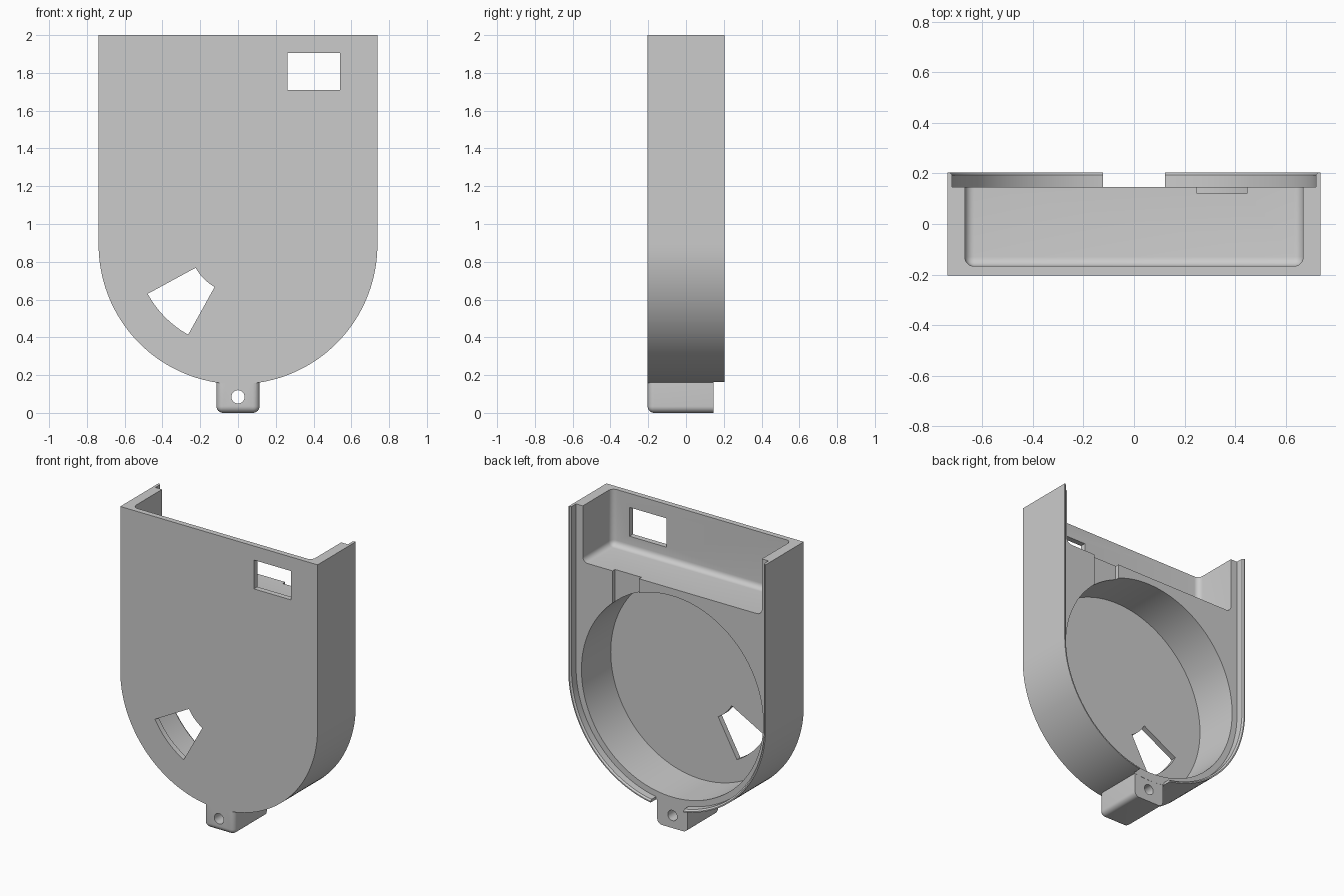
import bpy, bmesh
from math import sin, cos, pi, radians

if "Cube" in bpy.data.objects:
    bpy.data.objects.remove(bpy.data.objects["Cube"])

CZ = 0.89        # height of the centre of the round end
HALF = 0.204     # half of the case depth
FACE = 0.146     # back face inside the rim
FLOOR = -0.167   # inner side of the front wall

grey = bpy.data.materials.new("light_grey")
grey.use_nodes = True
grey.diffuse_color = (0.6, 0.6, 0.6, 1)
grey.node_tree.nodes["Principled BSDF"].inputs["Base Color"].default_value = grey.diffuse_color


def finish(bm, name):
    bmesh.ops.recalc_face_normals(bm, faces=bm.faces)
    mesh = bpy.data.meshes.new(name)
    bm.to_mesh(mesh)
    bm.free()
    mesh.materials.append(grey)
    obj = bpy.data.objects.new(name, mesh)
    bpy.context.collection.objects.link(obj)
    return obj


def loft(name, layers):
    """Join (outline, y) layers into a closed solid along y."""
    bm = bmesh.new()
    rings = [[bm.verts.new((x, y, z)) for x, z in pts] for pts, y in layers]
    n = len(rings[0])
    for a, b in zip(rings, rings[1:]):
        for i in range(n):
            j = (i + 1) % n
            bm.faces.new((a[i], a[j], b[j], b[i]))
    bm.faces.new(rings[0])
    bm.faces.new(rings[-1])
    return finish(bm, name)


def arc(r, start, end, steps, z=CZ):
    angles = [start + (end - start) * i / steps for i in range(steps + 1)]
    return [(r * cos(a), z + r * sin(a)) for a in angles]


def shield(r, top):
    return [(r, top)] + arc(r, 0, -pi, 72) + [(-r, top)]


def circle(r, z, steps):
    return arc(r, 0, 2 * pi, steps, z)[:-1]


def box(name, x, y, z, bevel=0, pick=None):
    """Box from (min, max) ranges, with the picked edges rounded."""
    bm = bmesh.new()
    bmesh.ops.create_cube(bm, size=1)
    for v in bm.verts:
        v.co = [r[0] if c < 0 else r[1] for c, r in zip(v.co, (x, y, z))]
    if bevel:
        edges = [e for e in bm.edges if pick is None or pick(e)]
        bmesh.ops.bevel(bm, geom=edges, offset=bevel, segments=6, profile=0.5, affect='EDGES')
    return finish(bm, name)


def combine(target, other, operation):
    mod = target.modifiers.new(operation.lower(), 'BOOLEAN')
    mod.object = other
    mod.operation = operation
    mod.solver = 'EXACT'
    bpy.context.view_layer.objects.active = target
    bpy.ops.object.modifier_apply(modifier=mod.name)
    bpy.data.objects.remove(other)


# Solid case and hanging tab
case = loft("case", [(shield(0.738, 2), -HALF), (shield(0.738, 2), HALF)])


def tab_edge(e):
    a, b = (v.co for v in e.verts)
    at_front = a.y < 0 and b.y < 0
    at_bottom = a.z < 0.01 and b.z < 0.01
    at_back = a.y > 0 and b.y > 0
    at_top = a.z > 0.01 and b.z > 0.01
    return not at_back and not at_top and (at_front or at_bottom)


tab = box("tab", (-0.114, 0.114), (-HALF + 0.0005, FACE - 0.001), (0, 0.195), 0.035, tab_edge)
combine(case, tab, 'UNION')

# Recess that leaves a thin rim with a chamfered inner edge
recess = loft("rim_recess", [(shield(0.72, 2.2), FACE), (shield(0.72, 2.2), 0.194),
                             (shield(0.732, 2.2), HALF + 0.002)])
sector = arc(0.255, radians(208.5), radians(241), 12) + arc(0.544, radians(241), radians(208.5), 16)
cuts = [
    recess,
    box("rim_gap", (-0.122, 0.122), (FACE, 0.4), (-0.1, 0.5)),
    # Round chamber and top compartment
    loft("round_chamber", [(circle(0.68, CZ, 128), FLOOR), (circle(0.68, CZ, 128), 0.4)]),
    box("top_compartment", (-0.67, 0.67), (FLOOR, 0.5), (1.62, 2.4), 0.037),
    # Cable channel joining them
    box("cable_channel", (0.25, 0.447), (0.12, 0.4), (1.3, 1.7)),
    # Openings through the front wall and the tab
    box("window", (0.262, 0.54), (-0.4, -0.1), (1.71, 1.905)),
    loft("sector_opening", [(sector, -0.4), (sector, -0.1)]),
    loft("tab_hole", [(circle(0.035, 0.085, 32), -0.4), (circle(0.035, 0.085, 32), 0.4)]),
]
for cutter in cuts:
    combine(case, cutter, 'DIFFERENCE')

# Smooth curved walls, keep hard edges
bpy.ops.object.select_all(action='DESELECT')
case.select_set(True)
bpy.context.view_layer.objects.active = case
bpy.ops.object.shade_smooth_by_angle(angle=radians(30))
